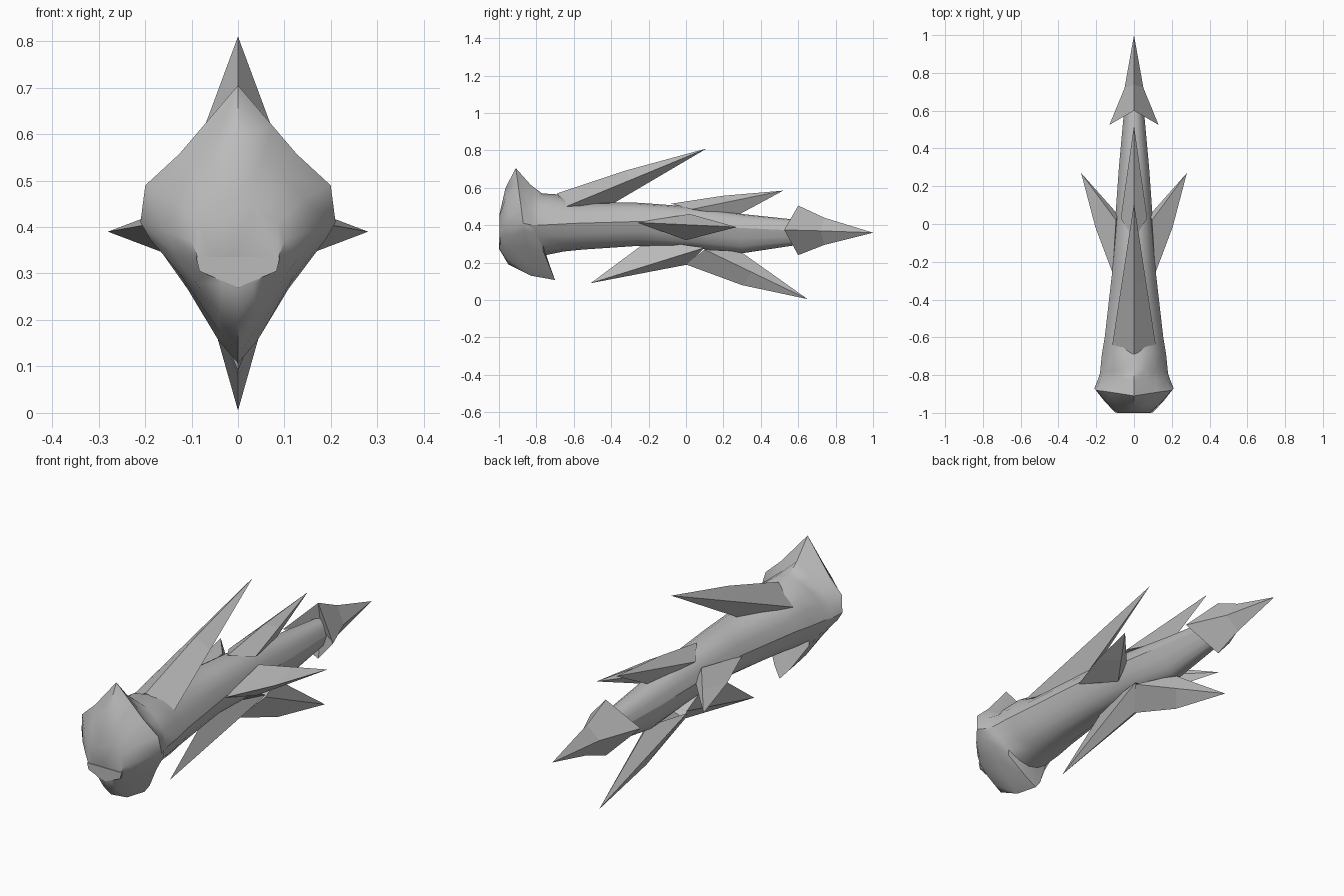
import bpy
import bmesh
import math
from mathutils import Vector

default_cube = bpy.data.objects.get("Cube")
if default_cube:
    bpy.data.objects.remove(default_cube, do_unlink=True)

# One plain material for the whole model
grey = bpy.data.materials.new("plain grey")
grey.use_nodes = True
colour = (0.5, 0.5, 0.5, 1)
grey.diffuse_color = colour
grey.node_tree.nodes["Principled BSDF"].inputs["Base Color"].default_value = colour


def loft(name, rings, tip=None, smooth=None):
    """Skin a list of closed rings, ending in a cap or in a point."""
    bm = bmesh.new()
    loops = [[bm.verts.new(p) for p in ring] for ring in rings]
    count = len(loops[0])
    for a, b in zip(loops, loops[1:]):
        for i in range(count):
            j = (i + 1) % count
            bm.faces.new((a[i], a[j], b[j], b[i]))
    bm.faces.new(loops[0])
    if tip is None:
        bm.faces.new(loops[-1])
    else:
        point = bm.verts.new(tip)
        for i in range(count):
            bm.faces.new((loops[-1][i], loops[-1][(i + 1) % count], point))
    bmesh.ops.recalc_face_normals(bm, faces=bm.faces[:])
    mesh = bpy.data.meshes.new(name)
    bm.to_mesh(mesh)
    bm.free()
    mesh.materials.append(grey)
    obj = bpy.data.objects.new(name, mesh)
    bpy.context.collection.objects.link(obj)
    if smooth:
        bpy.ops.object.select_all(action="DESELECT")
        obj.select_set(True)
        bpy.context.view_layer.objects.active = obj
        bpy.ops.object.shade_smooth_by_angle(angle=math.radians(smooth))
    return obj


def spike(name, base, tip, bulge=(0, 0, 0), smooth=None):
    """Four-sided thorn; bulge pushes out the middle of its first edge."""
    base = [Vector(p) for p in base]
    tip = Vector(tip)
    middle = [p.lerp(tip, 0.46) for p in base]
    middle[0] += Vector(bulge)
    return loft(name, [base, middle], tip, smooth)


# Half cross-sections, from top to bottom: pointed for the head, round for the body
POINTED = [(0, 1), (.36, .7), (.6, .5), (.95, .27), (1, 0),
           (.9, -.13), (.57, -.42), (.2, -.83), (0, -1)]
ROUND = [(0, 1), (.36, .93), (.64, .74), (.85, .42), (1, 0),
         (.85, -.42), (.62, -.74), (.34, -.93), (0, -1)]


def section(top_y, top_z, side_y, width, side_z, low_y, low_z, roundness):
    half = []
    for p, r in zip(POINTED, ROUND):
        u, v = Vector(p).lerp(Vector(r), roundness)
        end_y, end_z = (top_y, top_z) if v > 0 else (low_y, low_z)
        half.append((u * width,
                     side_y + (end_y - side_y) * abs(v),
                     side_z + (end_z - side_z) * abs(v)))
    return half + [(-x, y, z) for x, y, z in half[-2:0:-1]]


# Head and body in one skin: face, crest, chin, neck, shaft
body = loft("head_and_body", [section(*s) for s in (
    (-.997, .46, -.997, .1, .37, -.997, .27, .9),
    (-.965, .6, -.94, .155, .39, -.95, .19, .4),
    (-.91, .705, -.87, .21, .41, -.83, .13, 0),
    (-.83, .615, -.82, .19, .4, -.7, .107, .1),
    (-.77, .57, -.79, .18, .4, -.75, .24, .8),
    (-.69, .565, -.69, .17, .405, -.65, .26, 1),
    (-.6, .525, -.6, .155, .41, -.55, .27, 1),
    (-.25, .52, -.25, .115, .42, -.25, .29, 1),
    (.02, .5, .02, .1, .405, .02, .28, 1),
    (.3, .46, .3, .08, .385, .3, .25, 1),
    (.63, .425, .63, .05, .37, .63, .3, 1),
)], smooth=50)

# Keep the ridge along each flank sharp
ring_size = 2 * len(ROUND) - 2
ridge = {len(ROUND) // 2, ring_size - len(ROUND) // 2}
for edge in body.data.edges:
    a, b = edge.vertices
    if a % ring_size == b % ring_size and a % ring_size in ridge and max(a, b) > 3 * ring_size:
        edge.use_edge_sharp = True

# Flat mouth plate on the face
outline = [(-.09, .335), (-.083, .305), (0, .27), (.083, .305), (.09, .335)]
loft("mouth_plate", [[(x, y, z) for x, z in outline] for y in (-1, -.993)])

# Thorns along the back and belly
spike("back_horn",
      [(0, -.69, .57), (.115, -.64, .5), (0, -.4, .51), (-.115, -.64, .5)],
      (0, .11, .81), (0, 0, .012))
spike("rear_back_thorn",
      [(0, -.08, .515), (.07, .03, .485), (0, .27, .45), (-.07, .03, .485)],
      (0, .52, .585), (0, 0, .01))
spike("rear_belly_thorn",
      [(0, 0, .19), (.075, .1, .27), (0, .29, .26), (-.075, .1, .27)],
      (0, .65, .005), (0, 0, -.025))
spike("front_belly_thorn",
      [(0, .01, .19), (.075, .1, .28), (0, -.2, .32), (-.075, .1, .28)],
      (0, -.51, .09), smooth=60)

# Side fins, mirrored
for side, label in ((1, "left"), (-1, "right")):
    spike(label + "_fin",
          [(side * x, y, z) for x, y, z in
           ((.113, -.26, .415), (.095, .02, .46), (.085, .05, .4), (.095, 0, .32))],
          (side * .28, .27, .39), (side * .015, 0, 0))

# Barbed tail head: hollow back, four barbs, narrow waist, point
barbs = [(0, .6, .505), (.13, .525, .375), (0, .6, .24), (-.13, .525, .375)]
waist = [(0, .74, .44), (.05, .72, .37), (0, .74, .295), (-.05, .72, .37)]
hollow = [(0, .62, .38), (.01, .62, .37), (0, .62, .36), (-.01, .62, .37)]
loft("tail_barb", [hollow, barbs, waist], (0, 1, .36))
